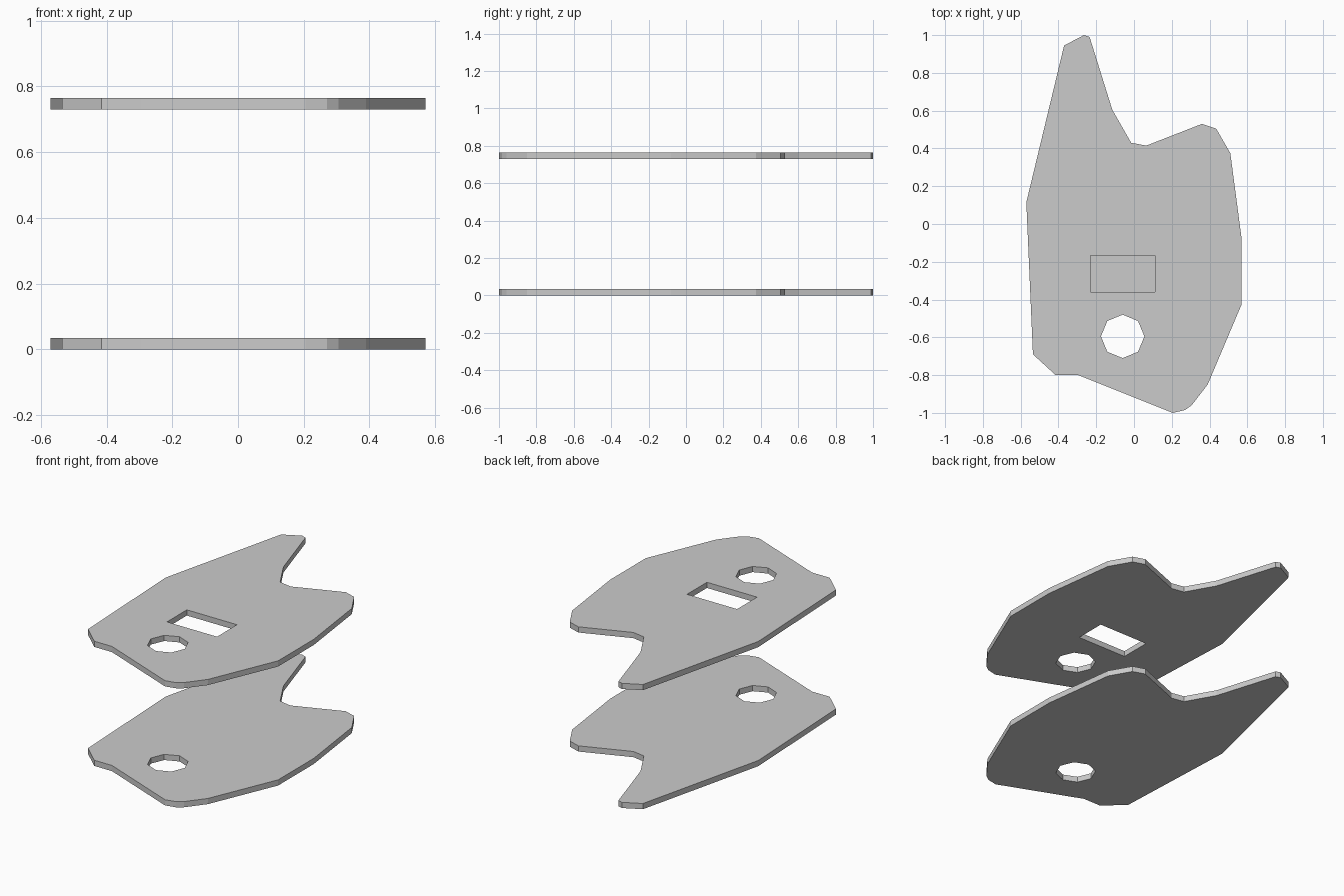
import bpy, bmesh
from math import cos, sin, pi

if "Cube" in bpy.data.objects:
    bpy.data.objects.remove(bpy.data.objects["Cube"])

THICKNESS = 0.035

# Plate outline seen from above
outline = [(-0.37, 0.945), (-0.265, 1.0), (-0.235, 0.99), (-0.115, 0.605),
           (-0.015, 0.43), (0.065, 0.415), (0.36, 0.53), (0.435, 0.505),
           (0.51, 0.375), (0.57, -0.08), (0.57, -0.425), (0.39, -0.85),
           (0.305, -0.96), (0.27, -0.985), (0.205, -1.0), (-0.295, -0.8),
           (-0.415, -0.8), (-0.535, -0.69), (-0.57, 0.115)]

# Eight-sided hole shared by both plates
round_hole = [(-0.06 + 0.115 * cos(i * pi / 4), -0.595 + 0.115 * sin(i * pi / 4))
              for i in range(8)]

# Rectangular slot in the upper plate only
slot = [(-0.23, -0.36), (0.11, -0.36), (0.11, -0.167), (-0.23, -0.167)]


def make_plate(name, z, loops):
    """Fill the outline around its holes and extrude it upwards."""
    bm = bmesh.new()
    edges = []
    for loop in loops:
        verts = [bm.verts.new((x, y, 0)) for x, y in loop]
        edges += [bm.edges.new((a, b)) for a, b in zip(verts, verts[1:] + verts[:1])]
    bmesh.ops.triangle_fill(bm, edges=edges, use_beauty=True, normal=(0, 0, 1))
    top = bmesh.ops.extrude_face_region(bm, geom=bm.faces[:])["geom"]
    bmesh.ops.translate(bm, vec=(0, 0, THICKNESS),
                        verts=[v for v in top if isinstance(v, bmesh.types.BMVert)])
    bmesh.ops.recalc_face_normals(bm, faces=bm.faces[:])
    # Merge the fill triangles back into flat faces
    bmesh.ops.dissolve_limit(bm, angle_limit=0.01, verts=[], edges=bm.edges[:])
    mesh = bpy.data.meshes.new(name)
    bm.to_mesh(mesh)
    bm.free()
    plate = bpy.data.objects.new(name, mesh)
    plate.location.z = z
    bpy.context.collection.objects.link(plate)


make_plate("lower_plate", 0, [outline, round_hole])
make_plate("upper_plate", 0.73, [outline, round_hole, slot])
